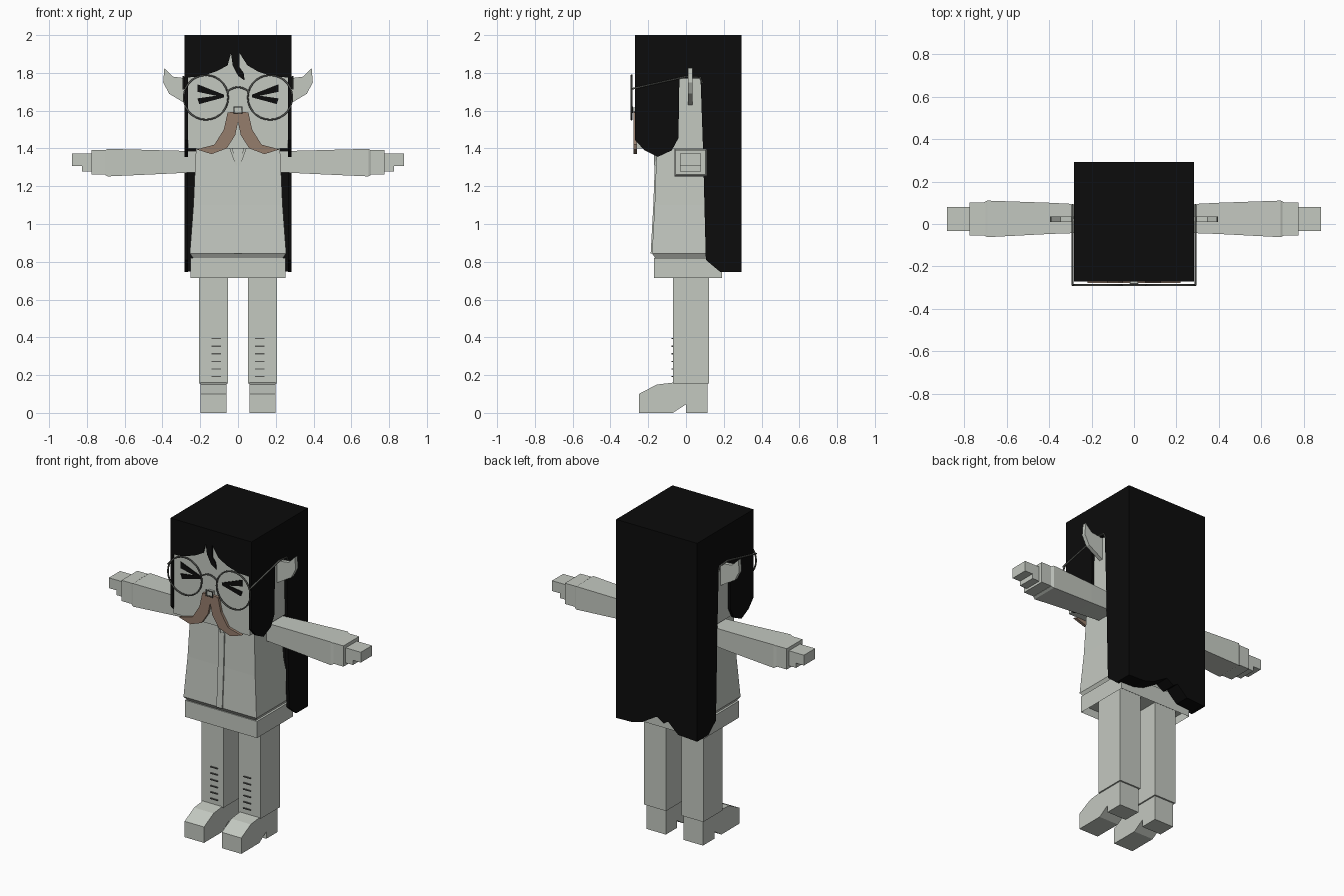
import bpy, bmesh, math

cube = bpy.data.objects.get("Cube")
if cube:
    bpy.data.objects.remove(cube, do_unlink=True)


def material(name, rgb):
    m = bpy.data.materials.new(name)
    m.use_nodes = True
    m.diffuse_color = (*rgb, 1)
    bsdf = m.node_tree.nodes["Principled BSDF"]
    bsdf.inputs["Base Color"].default_value = (*rgb, 1)
    bsdf.inputs["Roughness"].default_value = 0.8
    return m


GREY = material("pale grey", (0.55, 0.58, 0.53))
BLACK = material("hair black", (0.0035, 0.0035, 0.0035))
BROWN = material("moustache brown", (0.30, 0.205, 0.15))
WIRE = material("dark wire grey", (0.10, 0.105, 0.095))


def finish(name, bm, mat, mirror=False):
    bmesh.ops.recalc_face_normals(bm, faces=bm.faces[:])
    me = bpy.data.meshes.new(name)
    bm.to_mesh(me)
    bm.free()
    me.materials.append(mat)
    ob = bpy.data.objects.new(name, me)
    bpy.context.collection.objects.link(ob)
    if mirror:
        ob.modifiers.new("Mirror", "MIRROR")
    return ob


def loft(name, rings, mat, mirror=False, recess=0):
    """Skin a list of closed rings; recess hollows the first cap upwards."""
    bm = bmesh.new()
    rows = [[bm.verts.new(p) for p in ring] for ring in rings]
    n = len(rows[0])
    for a, b in zip(rows, rows[1:]):
        for i in range(n):
            j = (i + 1) % n
            bm.faces.new((a[i], a[j], b[j], b[i]))
    cap = bm.faces.new(rows[0])
    bm.faces.new(rows[-1])
    if recess:
        bmesh.ops.inset_individual(bm, faces=[cap], thickness=0.025)
        inner = bmesh.ops.extrude_face_region(bm, geom=[cap])["geom"]
        bmesh.ops.translate(bm, vec=(0, 0, recess),
                            verts=[v for v in inner if isinstance(v, bmesh.types.BMVert)])
        if cap.is_valid:
            bmesh.ops.delete(bm, geom=[cap], context="FACES_ONLY")
    return finish(name, bm, mat, mirror)


def prism(name, pts, axis, lo, hi, mat, mirror=False):
    """Extrude an outline (x,z) along y or (y,z) along x."""
    def place(p, d):
        return (d, p[0], p[1]) if axis == "x" else (p[0], d, p[1])
    return loft(name, [[place(p, d) for p in pts] for d in (lo, hi)], mat, mirror)


def rect_z(z, x0, x1, y0, y1):
    return [(x0, y0, z), (x1, y0, z), (x1, y1, z), (x0, y1, z)]


def rect_x(x, y0, y1, z0, z1):
    return [(x, y0, z0), (x, y1, z0), (x, y1, z1), (x, y0, z1)]


def box(name, x0, x1, y0, y1, z0, z1, mat, mirror=False):
    return loft(name, [rect_z(z0, x0, x1, y0, y1), rect_z(z1, x0, x1, y0, y1)], mat, mirror)


def wire(name, paths, radius):
    cu = bpy.data.curves.new(name, "CURVE")
    cu.dimensions = "3D"
    cu.bevel_depth = radius
    cu.bevel_resolution = 1
    for pts, cyclic in paths:
        sp = cu.splines.new("POLY")
        sp.points.add(len(pts) - 1)
        for q, p in zip(sp.points, pts):
            q.co = (*p, 1)
        sp.use_cyclic_u = cyclic
    cu.materials.append(WIRE)
    ob = bpy.data.objects.new(name, cu)
    bpy.context.collection.objects.link(ob)
    bpy.ops.object.select_all(action="DESELECT")
    ob.select_set(True)
    bpy.context.view_layer.objects.active = ob
    bpy.ops.object.convert(target="MESH")


# Head and ears
box("head", -0.266, 0.266, -0.262, 0.265, 1.40, 1.97, GREY)
ear = [(0.265, 1.77), (0.345, 1.78), (0.39, 1.825), (0.396, 1.75), (0.365, 1.69), (0.265, 1.63)]
prism("ear", ear, "y", 0.01, 0.035, GREY, True)

# Hair: top slab, fringe, side locks and long back curtain
box("hair_top", -0.283, 0.283, -0.27, 0.293, 1.96, 2.0, BLACK)
fringe = [(-0.283, 1.98), (-0.283, 1.775), (-0.2, 1.78), (-0.11, 1.81), (-0.055, 1.84),
          (-0.037, 1.905), (-0.028, 1.84), (0.0, 1.785), (0.035, 1.76), (0.03, 1.80),
          (0.008, 1.83), (0.008, 1.905), (0.05, 1.84), (0.11, 1.805), (0.19, 1.78),
          (0.283, 1.775), (0.283, 1.98)]
prism("hair_fringe", fringe, "y", -0.27, -0.25, BLACK)
side = [(-0.27, 1.98), (-0.27, 1.445), (-0.22, 1.39), (-0.15, 1.355), (-0.075, 1.39),
        (-0.04, 1.455), (-0.035, 1.77), (0.077, 1.77), (0.09, 1.40), (0.105, 0.81),
        (0.18, 0.747), (0.293, 0.747), (0.293, 1.98)]
prism("hair_side", side, "x", 0.265, 0.283, BLACK, True)
back = [(-0.283, 1.98), (-0.283, 0.747), (-0.15, 0.755), (-0.08, 0.82), (-0.05, 0.80),
        (0.0, 0.83), (0.05, 0.80), (0.1, 0.77), (0.17, 0.75), (0.283, 0.747), (0.283, 1.98)]
prism("hair_back", back, "y", 0.20, 0.293, BLACK)

# Squeezed-shut eyes
prism("eye_upper_stroke", [(0.215, 1.74), (0.075, 1.685), (0.075, 1.67), (0.215, 1.70)],
      "y", -0.267, -0.26, BLACK, True)
prism("eye_lower_stroke", [(0.215, 1.665), (0.075, 1.685), (0.075, 1.67), (0.205, 1.635)],
      "y", -0.267, -0.26, BLACK, True)

# Moustache
tache = [(0, 1.585), (0.015, 1.595), (0.055, 1.59), (0.075, 1.50), (0.125, 1.42), (0.22, 1.395),
         (0.14, 1.37), (0.06, 1.40), (0.015, 1.47), (0, 1.54)]
prism("moustache", tache, "y", -0.278, -0.26, BROWN, True)

# Nose with small square frame
box("nose", -0.018, 0.018, -0.285, -0.26, 1.59, 1.618, GREY)
wire("nose_frame", [([(x, -0.286, z) for x, z in
                      ((-0.022, 1.588), (0.022, 1.588), (0.022, 1.62), (-0.022, 1.62))], True)], 0.005)

# Round glasses
paths = [([(x * 0.02, -0.288, 1.70 + 0.025 * math.cos(x * math.pi / 6)) for x in range(-3, 4)], False)]
for s in (-1, 1):
    ring = [(s * 0.17 + 0.118 * math.cos(a), -0.288, 1.67 + 0.118 * math.sin(a))
            for a in [k * math.tau / 28 for k in range(28)]]
    paths.append((ring, True))
    temple = [(-0.288, 1.715), (0.0, 1.78), (0.075, 1.775), (0.087, 1.745)]
    paths.append(([(s * 0.289, y, z) for y, z in temple], False))
wire("glasses", paths, 0.005)

# Jacket, zip strip, collar and hem
loft("jacket", [rect_z(z, -w, w, f, b) for z, w, f, b in (
    (0.815, 0.235, -0.16, 0.16), (0.845, 0.255, -0.18, 0.17), (1.1, 0.236, -0.166, 0.12),
    (1.41, 0.222, -0.155, 0.10))], GREY)
loft("zip_strip", [rect_z(z, -0.02, 0.02, y - 0.007, y + 0.02) for z, y in (
    (0.845, -0.18), (1.1, -0.166), (1.40, -0.155))], GREY)
prism("collar_flap", [(0.003, 1.31), (0.012, 1.31), (0.045, 1.40), (0.03, 1.40)],
      "y", -0.17, -0.15, GREY, True)
loft("hem", [rect_z(z, -0.252, 0.252, -0.17, 0.19) for z in (0.715, 0.82)], GREY, recess=0.05)

# Arms, cuffs and hands
loft("sleeve", [rect_x(x, y0, y1, z0, z1) for x, y0, y1, z0, z1 in (
    (0.20, -0.04, 0.09, 1.275, 1.385), (0.40, -0.047, 0.10, 1.265, 1.39),
    (0.69, -0.062, 0.11, 1.252, 1.398), (0.705, -0.055, 0.103, 1.26, 1.39))], GREY, True)
box("cuff", 0.70, 0.775, -0.055, 0.102, 1.262, 1.393, GREY, True)
box("palm", 0.77, 0.825, -0.032, 0.08, 1.277, 1.372, GREY, True)
box("fingers", 0.82, 0.88, -0.032, 0.08, 1.307, 1.372, GREY, True)

# Legs, shoes and lace marks
box("leg", 0.053, 0.207, -0.07, 0.123, 0.155, 0.77, GREY, True)
shoe = [(-0.25, 0), (-0.07, 0), (0, 0.045), (0, 0), (0.113, 0), (0.113, 0.16),
        (-0.07, 0.16), (-0.155, 0.15), (-0.25, 0.10)]
prism("shoe", shoe, "x", 0.062, 0.198, GREY, True)
for i in range(6):
    z = 0.19 + 0.04 * i
    box(f"lace_{i + 1}", 0.09, 0.14, -0.077, -0.069, z, z + 0.006, WIRE, True)
